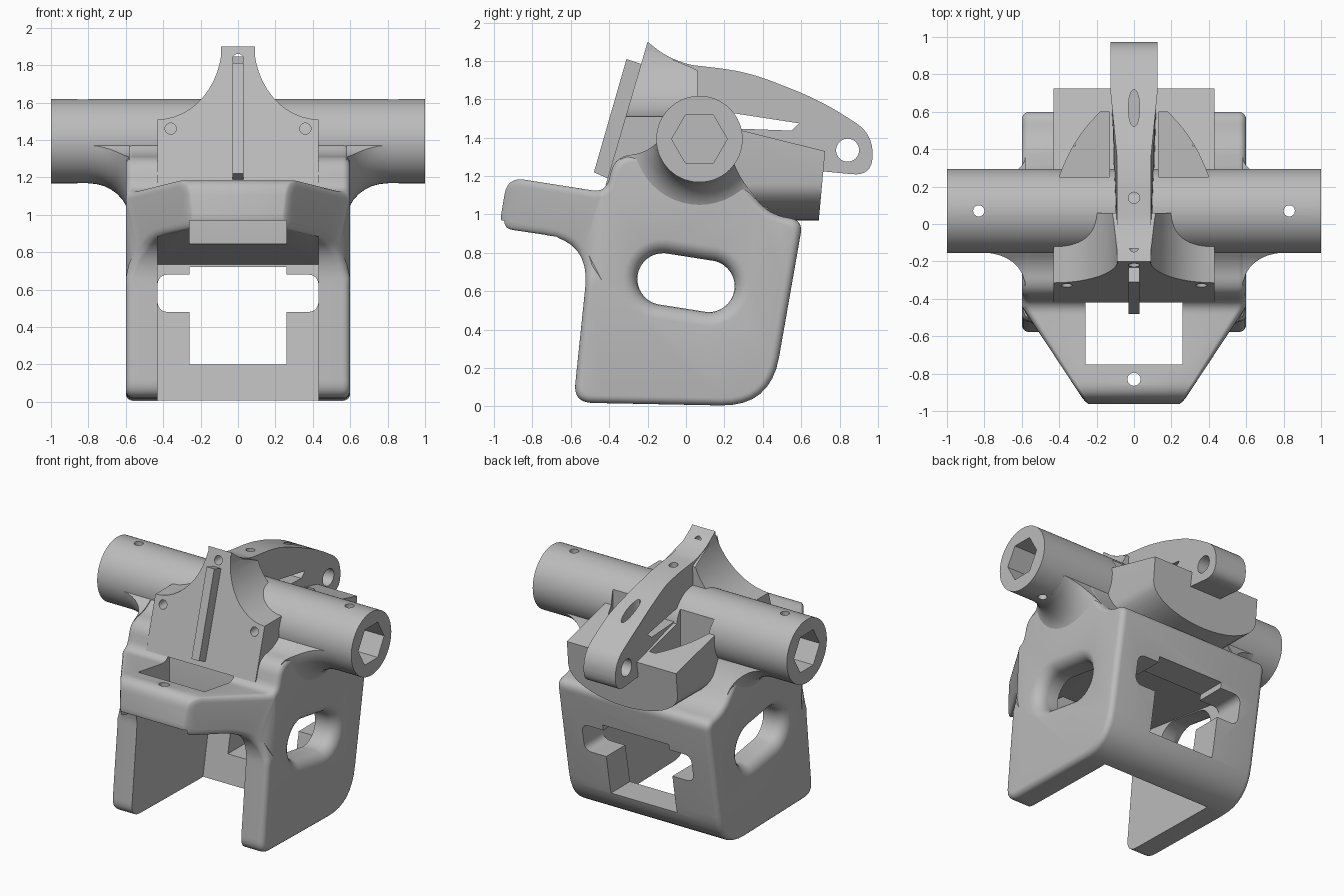
import bpy, bmesh, math
from mathutils import Vector

if "Cube" in bpy.data.objects:
    bpy.data.objects.remove(bpy.data.objects["Cube"])

grey = bpy.data.materials.new("satin grey")
grey.use_nodes = True
grey.diffuse_color = (0.5, 0.5, 0.5, 1)
grey.node_tree.nodes["Principled BSDF"].inputs["Base Color"].default_value = (0.5, 0.5, 0.5, 1)


def rounded(pts, steps=8):
    """Round polygon corners; each point is (a, b) or (a, b, corner size)."""
    out = []
    for i, p in enumerate(pts):
        c = Vector(p[:2])
        if len(p) < 3:
            out.append(c)
            continue
        a = c + (Vector(pts[i - 1][:2]) - c).normalized() * p[2]
        b = c + (Vector(pts[(i + 1) % len(pts)][:2]) - c).normalized() * p[2]
        for k in range(steps + 1):
            t = k / steps
            out.append(a * (1 - t) ** 2 + c * 2 * t * (1 - t) + b * t * t)
    return out


def inset(pts, d):
    """Move a counter-clockwise outline inward by d."""
    out = []
    for i, p in enumerate(pts):
        along = Vector(pts[(i + 1) % len(pts)]) - Vector(pts[i - 1])
        out.append(Vector(p) + Vector((-along.y, along.x)).normalized() * d)
    return out


def solid(name, rings):
    """Skin a stack of matching rings into a closed object."""
    bm = bmesh.new()
    loops = [[bm.verts.new(co) for co in ring] for ring in rings]
    bm.faces.new(loops[0])
    bm.faces.new(loops[-1])
    for a, b in zip(loops, loops[1:]):
        for i in range(len(a)):
            bm.faces.new((a[i - 1], a[i], b[i], b[i - 1]))
    bmesh.ops.recalc_face_normals(bm, faces=bm.faces)
    if bm.calc_volume(signed=True) < 0:
        bmesh.ops.reverse_faces(bm, faces=bm.faces)
    mesh = bpy.data.meshes.new(name)
    bm.to_mesh(mesh)
    bm.free()
    mesh.materials.append(grey)
    ob = bpy.data.objects.new(name, mesh)
    bpy.context.collection.objects.link(ob)
    return ob


def prism(name, pts, axis, lo, hi, soft=0):
    """Extrude a profile along x (y, z), y (x, z) or z (x, y); soft rounds or flares the ends."""
    place = {"x": lambda p, d: (d, p[0], p[1]),
             "y": lambda p, d: (p[0], d, p[1]),
             "z": lambda p, d: (p[0], p[1], d)}[axis]
    cuts = [(0, 0)]
    if soft:
        turns = [math.pi / 2 * (1 - k / 5) for k in range(6)]
        cuts = [(abs(soft) * (1 - math.sin(t)), soft * (1 - math.cos(t))) for t in turns]
    stations = [(lo + d, e) for d, e in cuts] + [(hi - d, e) for d, e in reversed(cuts)]
    return solid(name, [[place(p, d) for p in (inset(pts, e) if e else pts)]
                        for d, e in stations])


def circle(a, b, r, n=32, rb=None):
    return [(a + r * math.cos(2 * math.pi * i / n),
             b + (rb or r) * math.sin(2 * math.pi * i / n)) for i in range(n)]


def box(a0, a1, b0, b1):
    return [(a0, b0), (a1, b0), (a1, b1), (a0, b1)]


def shape_with(obs, op, *args):
    tool = prism("cutter", *args)
    for ob in obs:
        m = ob.modifiers.new("cut", "BOOLEAN")
        m.operation, m.solver, m.object = op, "EXACT", tool
        bpy.context.view_layer.objects.active = ob
        bpy.ops.object.modifier_apply(modifier=m.name)
    bpy.data.objects.remove(tool)


def cut(obs, *args):
    shape_with(obs, "DIFFERENCE", *args)


# Main frame: leaning side profile with a nose tapering in plan
frame_pts = rounded([(-.587, .02, .1), (.44, 0, .26), (.61, .97, .07), (.43, 1.0, .1),
                     (.26, 1.22, .1), (.2, 1.45, .1), (-.05, 1.45, .1), (-.22, 1.32, .06),
                     (-.37, 1.3, .08), (-.42, 1.115, .07), (-.93, 1.195, .09),
                     (-.975, .93, .08), (-.5, .86, .24)])
frame = prism("frame", frame_pts, "x", -.6, .6, .04)
bm = bmesh.new()
bm.from_mesh(frame.data)
for co, no in (((0, -.44, 0), (0, 1, 0)), ((0, 0, .66), (0, 0, 1))):
    bmesh.ops.bisect_plane(bm, geom=bm.verts[:] + bm.edges[:] + bm.faces[:],
                           plane_co=co, plane_no=no)
for v in bm.verts:
    if v.co.y < -.44:
        blend = min(1, max(0, (v.co.z - .66) / .15))
        v.co.x *= 1 - (-.44 - v.co.y) * 1.1 * blend
bmesh.ops.triangulate(bm, faces=[f for f in bm.faces if len(f.verts) > 4])
bm.to_mesh(frame.data)
bm.free()

# Inner cavity, nose opening, back window and side slots
cut([frame], [(-1.2, .96), (.36, .735), (.2, -.1), (-1.2, -.1)], "x", -.43, .43)
cut([frame], box(-.26, .26, -.75, -.4), "z", .7, 1.4)
cut([frame], box(-.26, .26, -.5, .97), "y", -1.2, -.42)
cut([frame], box(-.26, .26, .2, .72), "y", .1, .8)
cut([frame], rounded([(-.43, .48, .06), (.43, .48, .06), (.43, .68, .06), (-.43, .68, .06)]),
    "y", .1, .8)
tilt = math.radians(-9)
slot = []
for a, b in circle(0, 0, .135, 34):
    a += math.copysign(.12, a)
    slot.append((a * math.cos(tilt) - b * math.sin(tilt),
                 .645 + a * math.sin(tilt) + b * math.cos(tilt)))
cut([frame], slot, "x", -.601, .601, -.08)
cut([frame], circle(0, -.83, .035), "z", .7, 1.4)

# Cross tube
AY, AZ = .07, 1.393
tube = prism("cross_tube", circle(AY, AZ, .225, 64), "x", -1, 1)

# Flared roots of the tube, trimmed to the frame outline
flares = []
turns = [k * math.pi / 16 for k in range(9)]
for side, name in ((-1, "right_tube_flare"), (1, "left_tube_flare")):
    root = solid(name, [[(side * (.8 - .22 * math.sin(t)), y, z)
                         for y, z in circle(AY, AZ, .425 - .2 * math.cos(t), 48)]
                        for t in turns])
    shape_with([root], "INTERSECT", frame_pts, "x", -.9, .9)
    flares.append(root)

# Hex sockets and pin holes at the tube ends
for s in (-1, 1):
    lo, hi = sorted((s * .62, s * 1.1))
    cut([tube] + flares, circle(AY, AZ, .145, 6), "x", lo, hi)
    cut([tube], circle(s * .83, AY, .03, 24), "z", 1, 1.8)

# Face plate with concave shoulders rising to a horn
plate = prism("face_plate", [(-.42, 1.15), (-.2, 1.9), (-.1, 1.82), (.02, 1.77),
                             (.06, 1.75), (.06, 1.15)], "x", -.5, .5)
half = [(.43, 1.1), (.43, 1.5)] + [(.43 - .345 * math.sin(t), 1.92 - .41 * math.cos(t))
                                   for t in [k * math.pi / 24 for k in range(13)]]
shape_with([plate], "INTERSECT", half + [(-x, z) for x, z in reversed(half)], "y", -1, 1)

# Raised rib on the plate
prism("plate_rib", [(-.48, 1.22), (-.31, 1.81), (-.22, 1.78), (-.39, 1.18)], "x", -.03, .03)

# Half-round back flange with pockets beside the spine
flange = prism("back_flange", [(.05, 1.47), (.2, 1.46), (.725, 1.33), (.69, .95), (.05, .95)],
               "x", -.5, .5)
arc = [(.43 * math.cos(t), 1.16 + .19 * math.sin(t))
       for t in [math.pi + k * math.pi / 20 for k in range(21)]]
shape_with([flange], "INTERSECT", [(-.43, 1.6)] + arc + [(.43, 1.6)], "y", -1, 1)
for s in (-1, 1):
    cut([flange, tube, frame],
        rounded([(s * .13, .25), (s * .4, .25), (s * .32, .45, .15), (s * .18, .6), (s * .13, .6)]),
        "z", 1.03, 1.8)

# Spine arm, widening toward the eyelet
spine = prism("spine_arm", rounded([(-.2, 1.9), (-.1, 1.82, .08), (.02, 1.78, .03),
                                    (.32, 1.745, .15), (.7, 1.595, .15), (.975, 1.42, .11),
                                    (.97, 1.2, .105), (.71, 1.225), (.66, 1.3), (0, 1.4),
                                    (-.25, 1.6)]), "x", -1, 1)
for v in spine.data.vertices:
    v.co.x *= .09 + .035 * min(1, max(0, (v.co.y - .35) / .35))
cut([spine], [(.2, 1.45), (.55, 1.437), (.59, 1.475), (.2, 1.535)], "x", -.5, .5)
cut([spine], circle(.842, 1.335, .06), "x", -.5, .5)
cut([spine], circle(0, .14, .03, 24), "z", 1.6, 2)
cut([spine], circle(0, .62, .03, 24, .1), "z", 1.53, 2)

# Screw holes in the plate face
for x, z in ((-.36, 1.46), (.36, 1.46), (0, 1.83)):
    cut([plate, spine], circle(x, z, .03, 24), "y", -.6, -.13)

# Smooth curved faces, keep machined edges crisp
for ob in bpy.context.collection.objects:
    if ob.type == "MESH" and grey.name in ob.data.materials:
        bpy.ops.object.select_all(action="DESELECT")
        ob.select_set(True)
        bpy.context.view_layer.objects.active = ob
        bpy.ops.object.shade_smooth_by_angle(angle=math.radians(30))
